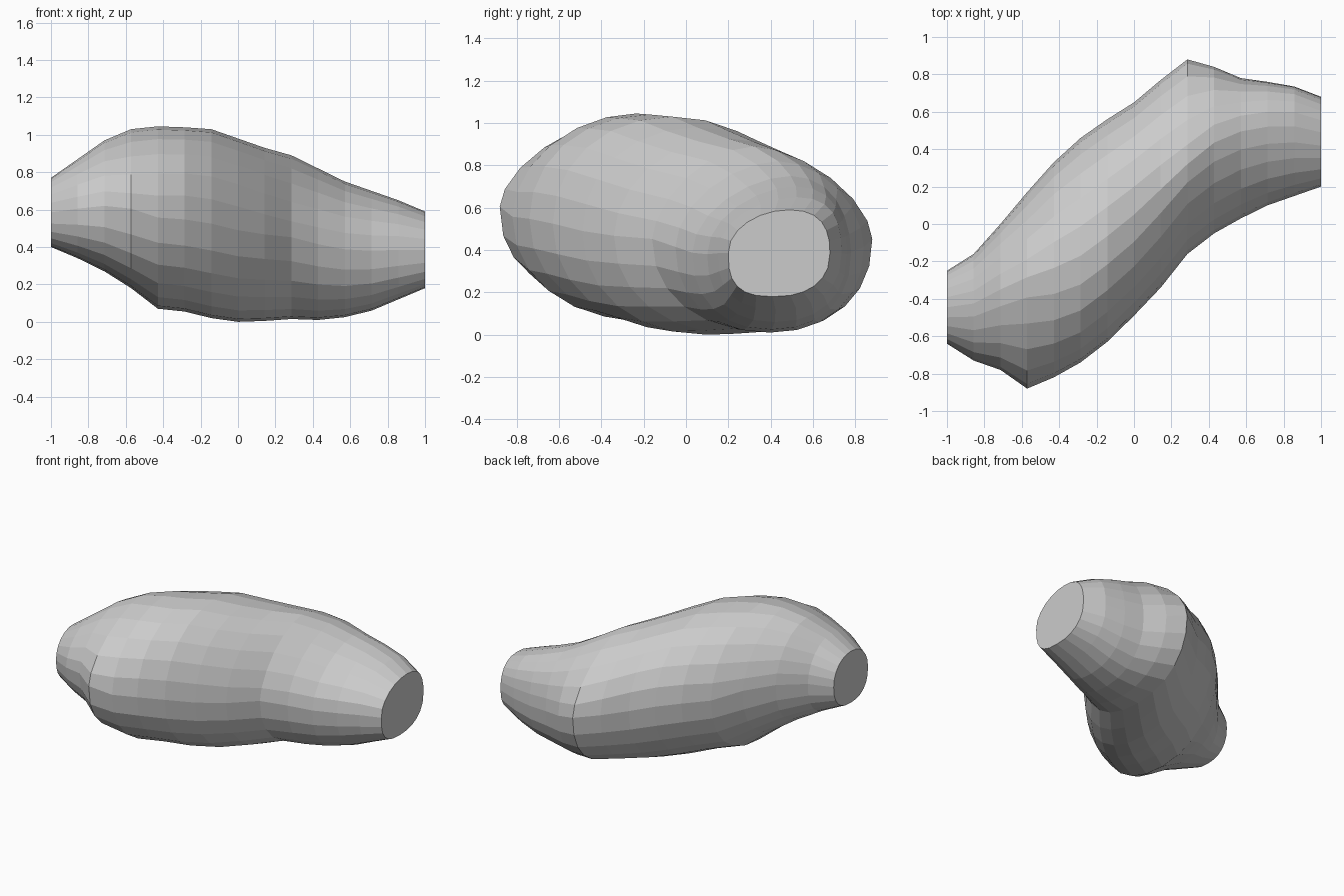
import bpy, bmesh, math

if "Cube" in bpy.data.objects:
    bpy.data.objects.remove(bpy.data.objects["Cube"])

SIDES = 24
# Cross-sections at even steps in x: y min, y max, z min, z max,
# roundness exponent of upper and lower half, sideways lean of crest and keel
SECTIONS = [
    (-.64, -.25, .40, .77, 2.1, 2.4, .00, .00), (-.73, -.16, .34, .87, 1.9, 2.4, .02, .02),
    (-.78, .00, .27, .97, 1.8, 2.4, .04, .02), (-.88, .17, .18, 1.03, 1.65, 2.4, .07, .02),
    (-.82, .33, .07, 1.045, 1.9, 2.1, .01, .02), (-.74, .46, .055, 1.04, 2, 2.15, -.03, .02),
    (-.63, .56, .02, 1.03, 2, 2.15, -.03, .02), (-.49, .65, .0, .98, 2, 2.15, -.03, .02),
    (-.34, .77, .005, .93, 1.85, 2.15, -.03, .02), (-.16, .88, .015, .89, 1.65, 2.2, -.04, .02),
    (-.05, .84, .01, .82, 1.8, 2.2, .04, .0), (.03, .78, .025, .75, 1.9, 2.25, .09, .0),
    (.10, .76, .06, .70, 2, 2.3, .09, -.01), (.15, .735, .12, .65, 2.1, 2.4, .08, -.02),
    (.20, .68, .18, .59, 2.15, 2.5, .05, -.03),
]


def rounded(v, power):
    return math.copysign(abs(v) ** (2 / power), v) if abs(v) > 1e-6 else 0.0


def ring(bm, x, y0, y1, z0, z1, top, bottom, crest, keel):
    verts = []
    for i in range(SIDES):
        a = 2 * math.pi * i / SIDES
        power = top if i < SIDES / 2 else bottom
        c, s = rounded(math.cos(a), power), rounded(math.sin(a), power)
        lean = (crest if s > 0 else keel) * s * s
        verts.append(bm.verts.new((x, (y0 + y1) / 2 + (y1 - y0) / 2 * c + lean,
                                   (z0 + z1) / 2 + (z1 - z0) / 2 * s)))
    return verts


# Faceted, bent tapering body with flat cut ends
bm = bmesh.new()
rings = [ring(bm, -1 + 2 * k / (len(SECTIONS) - 1), *sec) for k, sec in enumerate(SECTIONS)]
for a, b in zip(rings, rings[1:]):
    for i in range(SIDES):
        j = (i + 1) % SIDES
        bm.faces.new((a[i], a[j], b[j], b[i]))
bm.faces.new(rings[0])
bm.faces.new(rings[-1])
bmesh.ops.recalc_face_normals(bm, faces=bm.faces[:])
mesh = bpy.data.meshes.new("body")
bm.to_mesh(mesh)
bm.free()
bpy.context.collection.objects.link(bpy.data.objects.new("body", mesh))
